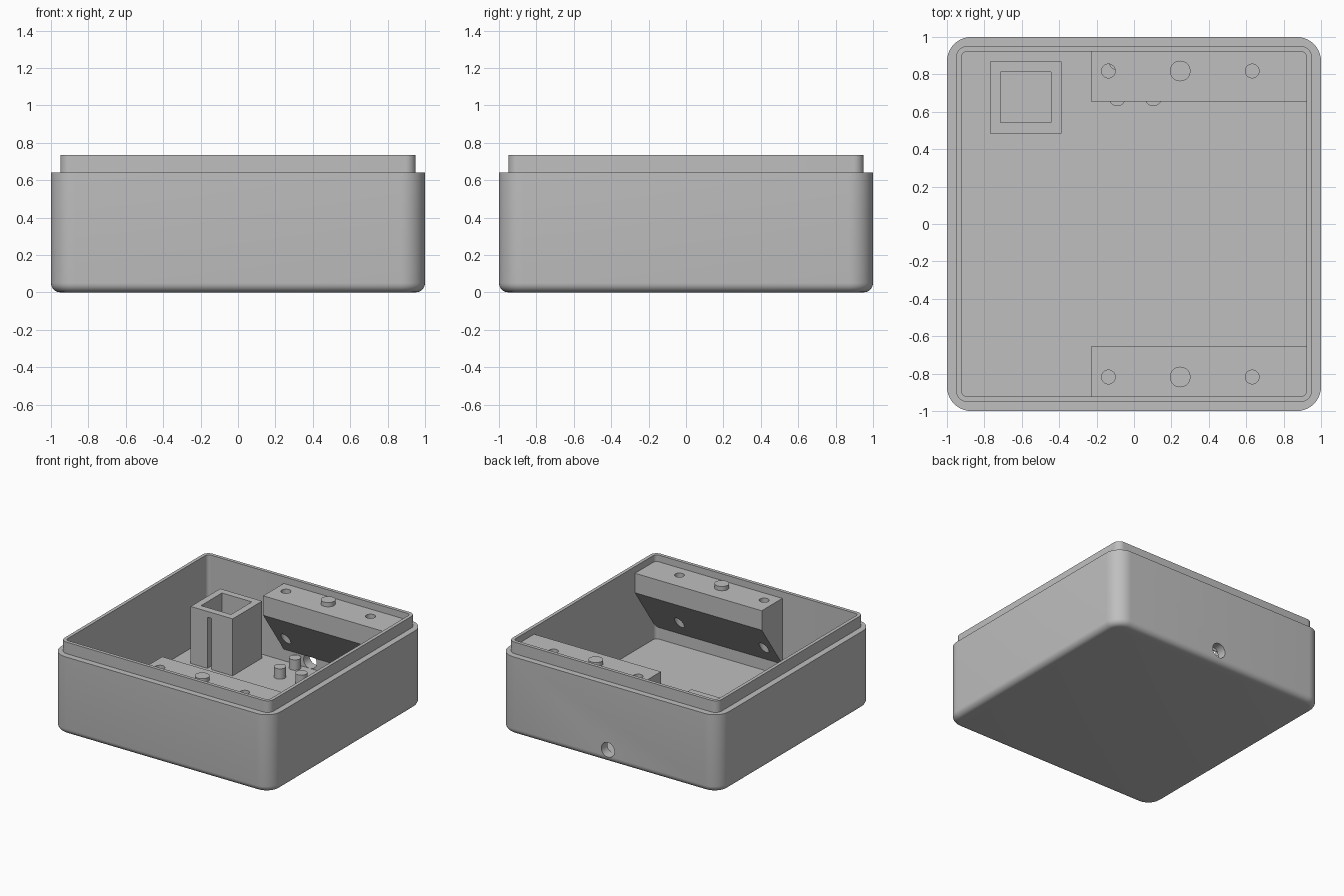
import bpy, bmesh, math
from mathutils import Matrix, Vector

old = bpy.data.objects.get("Cube")
if old:
    bpy.data.objects.remove(old, do_unlink=True)

grey = bpy.data.materials.new("plain grey")
grey.use_nodes = True
grey.diffuse_color = (0.52, 0.52, 0.52, 1)
grey.node_tree.nodes["Principled BSDF"].inputs["Base Color"].default_value = grey.diffuse_color

FLOOR = 0.045     # top of the inside floor
BLOCK_TOP = 0.68  # top of the mounting blocks


def finish(name, bm):
    bmesh.ops.recalc_face_normals(bm, faces=bm.faces[:])
    mesh = bpy.data.meshes.new(name)
    bm.to_mesh(mesh)
    bm.free()
    mesh.materials.append(grey)
    obj = bpy.data.objects.new(name, mesh)
    bpy.context.collection.objects.link(obj)
    return obj


def box(name, lo, hi):
    lo, hi = Vector(lo), Vector(hi)
    bm = bmesh.new()
    size = Matrix.Diagonal((*(hi - lo), 1))
    bmesh.ops.create_cube(bm, size=1, matrix=Matrix.Translation((lo + hi) / 2) @ size)
    return finish(name, bm)


def cylinder(name, center, radius, depth, along_y=False):
    bm = bmesh.new()
    turn = Matrix.Rotation(math.pi / 2 if along_y else 0, 4, 'X')
    bmesh.ops.create_cone(bm, cap_ends=True, segments=40, radius1=radius, radius2=radius,
                          depth=depth, matrix=Matrix.Translation(center) @ turn)
    return finish(name, bm)


def cut(target, cutter):
    mod = target.modifiers.new("cut", 'BOOLEAN')
    mod.operation = 'DIFFERENCE'
    mod.solver = 'EXACT'
    mod.object = cutter
    cutter.hide_render = True
    bpy.context.view_layer.update()
    graph = bpy.context.evaluated_depsgraph_get()
    mesh = bpy.data.meshes.new_from_object(target.evaluated_get(graph))
    target.modifiers.clear()
    target.data = mesh
    bpy.data.objects.remove(cutter, do_unlink=True)


def rounded_ring(bm, half, radius, z, steps=10):
    ring = []
    for quarter in range(4):
        middle = math.pi / 4 + quarter * math.pi / 2
        cx = math.copysign(half - radius, math.cos(middle))
        cy = math.copysign(half - radius, math.sin(middle))
        for i in range(steps + 1):
            a = (quarter + i / steps) * math.pi / 2
            ring.append(bm.verts.new((cx + radius * math.cos(a), cy + radius * math.sin(a), z)))
    return ring


# Open case: rounded bottom edge, stepped rim and thin inner lip
fillet = 0.05
profile = []
for i in range(7):
    a = i / 6 * math.pi / 2
    inset = fillet * (1 - math.sin(a))
    profile.append((1 - inset, 0.13 - inset, fillet * (1 - math.cos(a))))
profile += [(1, 0.13, 0.64), (0.95, 0.055, 0.64), (0.95, 0.055, 0.735),
            (0.922, 0.03, 0.735), (0.922, 0.03, FLOOR)]
bm = bmesh.new()
rings = [rounded_ring(bm, *p) for p in profile]
for a, b in zip(rings, rings[1:]):
    for i in range(len(a)):
        j = (i + 1) % len(a)
        bm.faces.new((a[i], a[j], b[j], b[i]))
bm.faces.new(rings[0])
bm.faces.new(rings[-1])
case = finish("case", bm)
cut(case, cylinder("cable_hole_cutter", (0.01, 0.95, 0.105), 0.06, 0.3, True))

# Mounting blocks with sloped undersides, two screw holes and a peg
section = [(0.655, BLOCK_TOP), (0.93, BLOCK_TOP), (0.93, 0.14), (0.922, 0.14), (0.655, 0.52)]
for side, label in ((-1, "front"), (1, "back")):
    bm = bmesh.new()
    face = bm.faces.new([bm.verts.new((-0.23, side * y, z)) for y, z in section])
    new = bmesh.ops.extrude_face_region(bm, geom=[face])["geom"]
    bmesh.ops.translate(bm, vec=(1.16, 0, 0),
                        verts=[v for v in new if isinstance(v, bmesh.types.BMVert)])
    block = finish(label + "_mounting_block", bm)
    for x in (-0.137, 0.632):
        cut(block, cylinder("screw_hole_cutter", (x, side * 0.818, 0.45), 0.037, 0.9))
    cylinder(label + "_peg", (0.247, side * 0.818, BLOCK_TOP + 0.01), 0.055, 0.05)

# Hollow square tower with a narrow slot in its front wall
tower = box("tower", (-0.77, 0.485, FLOOR - 0.01), (-0.388, 0.868, 0.513))
cut(tower, box("tower_hollow_cutter", (-0.715, 0.542, FLOOR), (-0.443, 0.813, 0.7)))
cut(tower, box("tower_slot_cutter", (-0.617, 0.4, FLOOR), (-0.58, 0.6, 0.465)))

# Small support posts next to the cable hole
for i, (x, y) in enumerate(((-0.09, 0.675), (0.103, 0.675), (-0.09, 0.868))):
    cylinder("support_post_%d" % (i + 1), (x, y, 0.08), 0.045, 0.1)

# Smooth curved walls, keep real edges sharp
bpy.ops.object.select_all(action='DESELECT')
for obj in bpy.context.scene.objects:
    if obj.type == 'MESH':
        obj.select_set(True)
        bpy.context.view_layer.objects.active = obj
bpy.ops.object.shade_smooth_by_angle(angle=math.radians(30))
